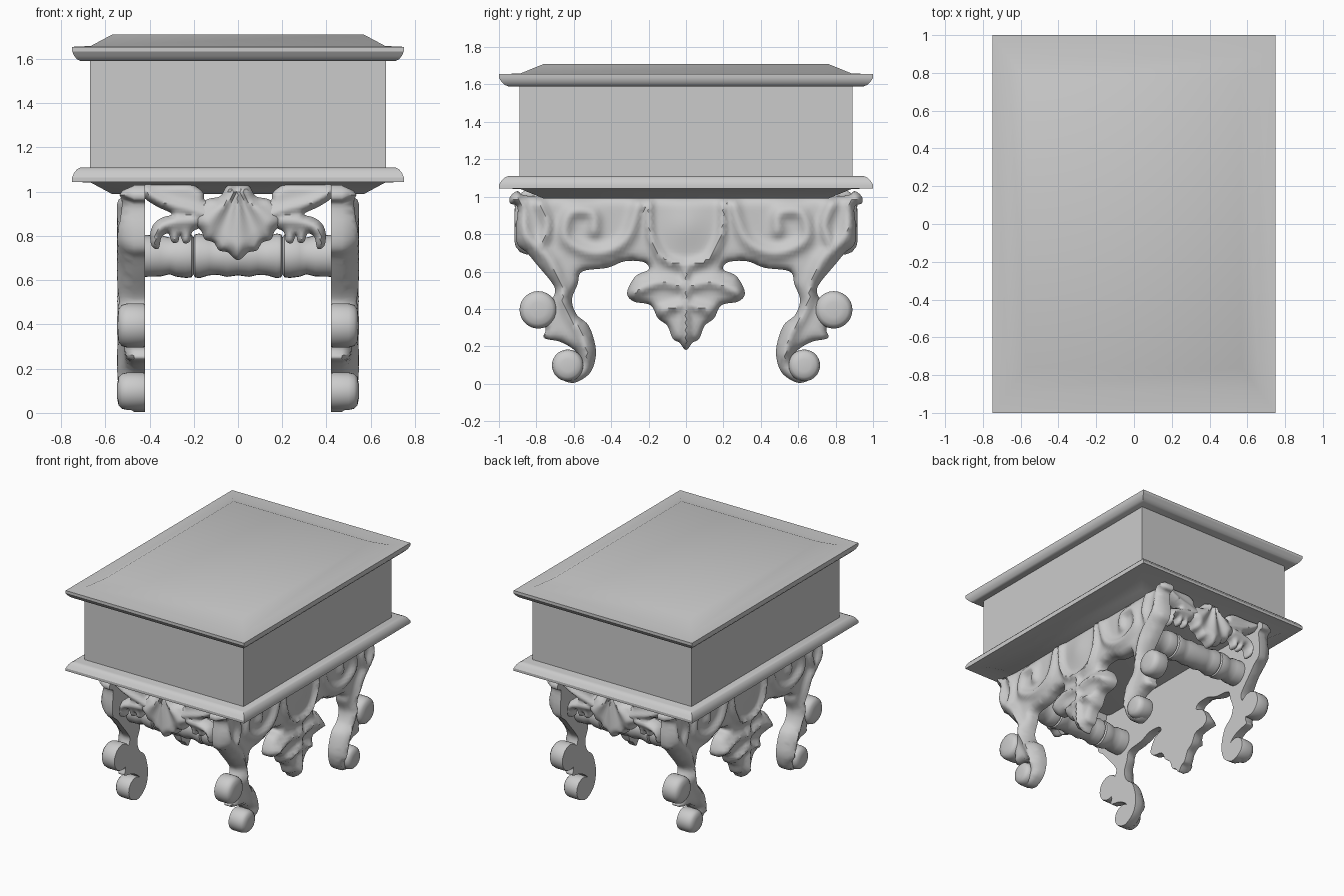
import bpy, bmesh, math
from mathutils import Vector
from mathutils.geometry import delaunay_2d_cdt, intersect_point_line

if "Cube" in bpy.data.objects:
    bpy.data.objects.remove(bpy.data.objects["Cube"])


def make(name, verts, faces, angle=40, mirror=(False, False)):
    me = bpy.data.meshes.new(name)
    me.from_pydata(verts, [], faces)
    bm = bmesh.new()
    bm.from_mesh(me)
    bmesh.ops.recalc_face_normals(bm, faces=bm.faces)
    bm.to_mesh(me)
    bm.free()
    me.polygons.foreach_set("use_smooth", [True] * len(me.polygons))
    me.set_sharp_from_angle(angle=math.radians(angle))
    ob = bpy.data.objects.new(name, me)
    bpy.context.collection.objects.link(ob)
    if any(mirror):
        m = ob.modifiers.new("Mirror", 'MIRROR')
        m.use_axis = (mirror[0], mirror[1], False)
        m.use_mirror_merge = False
    return ob


def rings(name, loops, angle=30, mirror=(False, False)):
    """Skin a list of equal point loops and cap both ends."""
    n = len(loops[0])
    verts = [p for l in loops for p in l]
    faces = [(r * n + i, r * n + (i + 1) % n, (r + 1) * n + (i + 1) % n, (r + 1) * n + i)
             for r in range(len(loops) - 1) for i in range(n)]
    faces += [tuple(range(n)), tuple(range((len(loops) - 1) * n, len(loops) * n))]
    return make(name, verts, faces, angle, mirror)


def rect(hx, hy, z):
    return [(-hx, -hy, z), (hx, -hy, z), (hx, hy, z), (-hx, hy, z)]


def lathe_x(name, profile, cy, cz, mirror, n=28):
    rings(name, [[(x, cy + r * math.cos(i * math.tau / n), cz + r * math.sin(i * math.tau / n))
                  for i in range(n)] for x, r in profile], 40, mirror)


def smooth(pts, steps=5, closed=True):
    """Catmull-Rom curve through 2D points."""
    n, out = len(pts), []
    get = (lambda i: Vector(pts[i % n])) if closed else (lambda i: Vector(pts[max(0, min(n - 1, i))]))
    for i in range(n if closed else n - 1):
        a, b, c, d = get(i - 1), get(i), get(i + 1), get(i + 2)
        for s in range(steps):
            t = s / steps
            out.append(0.5 * (2 * b + (c - a) * t + (2 * a - 5 * b + 4 * c - d) * t * t
                              + (3 * b - a - 3 * c + d) * t ** 3))
    return out if closed else out + [get(n - 1)]


def dist(p, line, closed=False):
    best = 9.0
    for i in range(0 if closed else 1, len(line)):
        q, t = intersect_point_line(p, line[i - 1], line[i])
        t = max(0, min(1, t))
        best = min(best, (line[i - 1].lerp(line[i], t).to_2d() - p).length)
    return best


def inside(p, poly):
    c = False
    for a, b in zip(poly, poly[1:] + poly[:1]):
        if (a.y > p.y) != (b.y > p.y) and p.x < (b.x - a.x) * (p.y - a.y) / (b.y - a.y) + a.x:
            c = not c
    return c


def carve(name, outline, place, edge, rise, soft, detail, mirror, step=0.02):
    """Carved panel: flat back, pillowed front with extra relief from detail(p)."""
    poly = smooth(outline)
    xs, ys = [p.x for p in poly], [p.y for p in poly]
    pts = list(poly)
    for i in range(int((max(xs) - min(xs)) / step) + 1):
        for j in range(int((max(ys) - min(ys)) / step) + 1):
            p = Vector((min(xs) + (i + 0.5 * (j % 2)) * step, min(ys) + j * step))
            if inside(p, poly) and dist(p, poly, True) > step * 0.4:
                pts.append(p)
    vs, _, fs, *_ = delaunay_2d_cdt(pts, [], [list(range(len(poly)))], 1, 1e-5)
    n, front = len(vs), []
    for p in vs:
        t = min(1, dist(p, poly, True) / soft)
        h = edge + rise * math.sqrt(1 - (1 - t) ** 2) + detail(p) * min(1, t * 1.5)
        front.append(place(p.x, p.y, h))
    verts = [place(p.x, p.y, 0) for p in vs] + front
    fs = [tuple(f) for f in fs]
    faces = [f[::-1] for f in fs] + [tuple(i + n for i in f) for f in fs]
    half = {(f[i - 1], f[i]) for f in fs for i in range(len(f))}
    faces += [(a, b, b + n, a + n) for a, b in half if (b, a) not in half]
    make(name, verts, faces, 50, mirror)


def symmetric(half):
    """Half outline from the centre line back to the centre line, mirrored in u."""
    return half + [(-u, v) for u, v in half[-2:0:-1]]


# Chest box with moulded lid and base (the base is the lid flipped)
rings("chest_box", [rect(.67, .89, 1.09), rect(.67, .89, 1.61)])
trim = [(.71, .95, 1.59), (.727, .97, 1.598), (.74, .985, 1.613), (.75, 1, 1.635),
        (.75, 1, 1.655), (.665, .885, 1.659), (.57, .76, 1.71)]
rings("lid", [rect(*t) for t in trim])
rings("base", [rect(x, y, 2.7 - z) for x, y, z in trim])

# Carved side panels with the legs and hanging leaf
side = symmetric([
    (0, 1.0), (.3, 1.0), (.6, 1.0), (.85, 1.005), (.90, 1.03), (.94, 1.0), (.94, .965), (.90, .94),
    (.91, .825), (.90, .745), (.85, .70), (.80, .64), (.717, .54), (.70, .49), (.73, .43), (.77, .36),
    (.75, .29), (.76, .245), (.675, .225), (.61, .19), (.575, .15), (.58, .10), (.63, .08), (.67, .03),
    (.60, .005), (.52, .05), (.487, .12), (.484, .20), (.52, .31), (.585, .37), (.61, .45), (.58, .53),
    (.555, .60), (.42, .62), (.326, .655), (.225, .65), (.20, .61), (.27, .575), (.315, .487), (.28, .44),
    (.19, .42), (.15, .35), (.10, .31), (.07, .24), (.035, .22), (0, .18)])
strokes = [(smooth(s, 4, False), w) for s, w in (
    ([(.9, 1.0), (.86, .8), (.72, .65), (.655, .45), (.56, .27), (.53, .15)], .035),
    ([(.25, .97), (.32, .77), (.48, .7), (.64, .77), (.62, .91), (.5, .91), (.49, .82)], .035),
    ([(.2, 1.0), (.19, .8), (.12, .67), (0, .63)], .025),
    ([(.78, .96), (.74, .85), (.77, .75)], .03),
    ([(0, .6), (0, .22)], .022),
    ([(.02, .52), (.14, .54), (.28, .49)], .03),
    ([(.02, .42), (.1, .4), (.17, .38)], .025))]


def side_detail(p):
    q = Vector((abs(p.x), p.y))
    h = max(math.exp(-(dist(q, s) / w) ** 2) for s, w in strokes) * .033
    return h + .022 * math.exp(-(q.x / .11) ** 2 - ((q.y - .84) / .12) ** 2) - .006


carve("carved_side_panel", side, lambda u, v, h: (.42 + h, u, v), .05, .05, .06,
      side_detail, (True, False))

# Scroll rolls at the knees and feet
for name, y, z, r in (("knee_scroll", .79, .395, .1), ("foot_scroll", .632, .098, .085)):
    lathe_x(name, [(.42, r * .96), (.43, r), (.5, r), (.525, r * .93), (.54, r * .75), (.546, r * .4)],
            y, z, (True, True))

# Turned stretchers between the panels
prof = [(0, .088), (.05, .095), (.09, .086), (.13, .088), (.175, .101), (.195, .097), (.202, .084),
        (.21, .097), (.235, .1), (.28, .094), (.31, .083), (.35, .093), (.43, .095)]
lathe_x("turned_stretcher", [(-x, r) for x, r in prof[:0:-1]] + prof, .65, .71, (False, True))

# Shell ornament at the centre of each end
shell = symmetric([(0, 1.03), (.05, 1.025), (.08, .98), (.14, .965), (.19, .92), (.2, .86), (.165, .82),
                   (.15, .785), (.11, .77), (.085, .735), (.045, .725), (0, .69)])
carve("end_shell", shell, lambda u, v, h: (u, .81 + h, v), .04, .055, .06,
      lambda p: .012 * math.cos(9 * math.atan2(p.x, 1.02 - p.y + 1e-4)), (False, True), .014)

# Scrolling arms with hooked leaves either side of the shell
arm = [(.16, 1.0), (.22, 1.035), (.32, 1.035), (.43, 1.035), (.43, .98), (.37, .935), (.30, .90),
       (.345, .882), (.38, .855), (.397, .81), (.39, .755), (.36, .742), (.345, .795), (.315, .81),
       (.298, .772), (.272, .772), (.262, .803), (.245, .768), (.218, .775), (.205, .82), (.14, .85),
       (.1, .9), (.11, .95), (.15, .962)]
ridges = [smooth(s, 4, False) for s in ([(.43, 1.0), (.33, .95), (.22, .92), (.13, .89)],
                                        [(.2, .87), (.3, .86), (.36, .83), (.375, .77)])]
carve("end_scroll_arm", arm, lambda u, v, h: (u, .81 + h, v), .04, .03, .035,
      lambda p: .02 * math.exp(-(min(dist(p, s) for s in ridges) / .025) ** 2), (True, True), .014)
